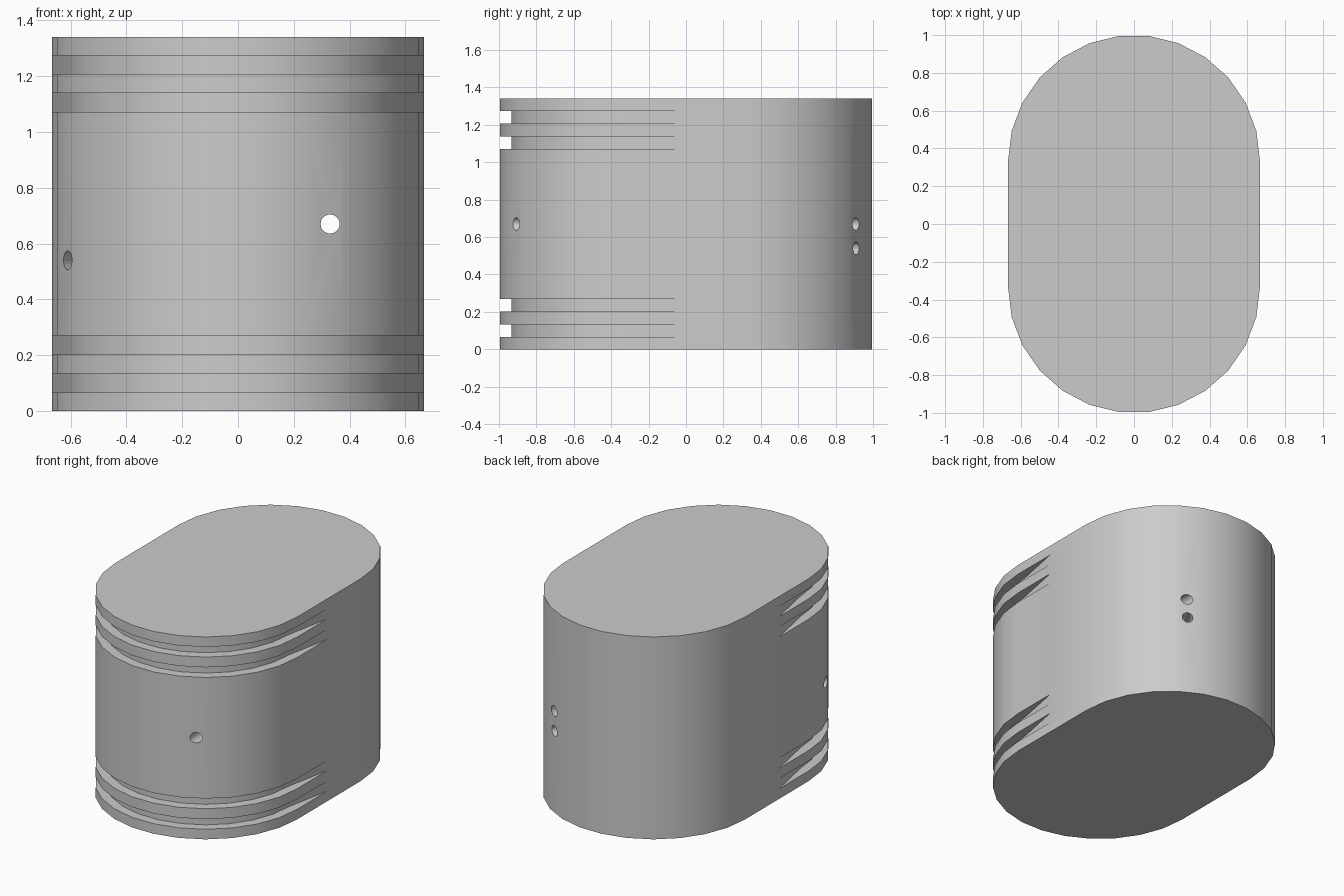
import bpy
import bmesh
import math
from mathutils import Vector

cube = bpy.data.objects.get("Cube")
if cube:
    bpy.data.objects.remove(cube, do_unlink=True)

RADIUS, OFFSET, HEIGHT, SIDES = 0.667, 0.333, 1.34, 13
INNER = 0.605          # radius of the groove floor
HOLE = 0.034

grey = bpy.data.materials.new("plain grey")
grey.use_nodes = True
colour = (0.6, 0.6, 0.6, 1)
grey.diffuse_color = colour
grey.node_tree.nodes["Principled BSDF"].inputs["Base Color"].default_value = colour


def arc(radius, start):
    """Half circle, counter-clockwise, around the front or back centre."""
    cy = OFFSET if start == 0 else -OFFSET
    angles = [start + math.pi * i / SIDES for i in range(SIDES + 1)]
    return [(radius * math.cos(a), cy + radius * math.sin(a)) for a in angles]


def add_object(name, bm):
    bmesh.ops.recalc_face_normals(bm, faces=bm.faces)
    mesh = bpy.data.meshes.new(name)
    bm.to_mesh(mesh)
    bm.free()
    mesh.materials.append(grey)
    obj = bpy.data.objects.new(name, mesh)
    bpy.context.collection.objects.link(obj)
    return obj


def prism(name, outline, z0, z1):
    bm = bmesh.new()
    face = bm.faces.new([bm.verts.new((x, y, z0)) for x, y in outline])
    top = bmesh.ops.extrude_face_region(bm, geom=[face])["geom"]
    verts = [v for v in top if isinstance(v, bmesh.types.BMVert)]
    bmesh.ops.translate(bm, verts=verts, vec=(0, 0, z1 - z0))
    return add_object(name, bm)


def rod(name, start, end):
    start, end = Vector(start), Vector(end)
    axis = end - start
    bm = bmesh.new()
    bmesh.ops.create_cone(bm, cap_ends=True, segments=32, radius1=HOLE,
                          radius2=HOLE, depth=axis.length + 0.3)
    obj = add_object(name, bm)
    turn = axis.to_track_quat("Z", "Y").to_matrix().to_4x4()
    obj.data.transform(turn)
    obj.location = (start + end) / 2
    return obj


# Body: a block with two rounded ends
body = prism("body", arc(RADIUS, 0) + arc(RADIUS, math.pi), 0, HEIGHT)

# Front grooves: curved floor running out to the sides on shallow ramps
outline = [(-0.7, 0.147)] + arc(INNER, math.pi) + [(0.7, 0.147)]
outline += [(0.8, 0.147), (0.8, -1.1), (-0.8, -1.1), (-0.8, 0.147)]
cutters = [prism("groove_cutter", outline, z, z + 0.067)
           for z in (0.067, 0.203, 1.072, 1.207)]

# Straight hole and slanting hole
cutters.append(rod("straight_hole_cutter", (0.33, -0.915, 0.67), (0.33, 0.915, 0.67)))
cutters.append(rod("slanting_hole_cutter", (-0.61, -0.592, 0.54), (0.33, 0.915, 0.54)))

bpy.ops.object.select_all(action="DESELECT")
bpy.context.view_layer.objects.active = body
body.select_set(True)
for cutter in cutters:
    cutter.hide_render = True
    mod = body.modifiers.new("cut", "BOOLEAN")
    mod.operation = "DIFFERENCE"
    mod.solver = "EXACT"
    mod.object = cutter
    bpy.ops.object.modifier_apply(modifier=mod.name)
for cutter in cutters:
    bpy.data.objects.remove(cutter, do_unlink=True)

bpy.ops.object.shade_smooth_by_angle(angle=math.radians(30))
